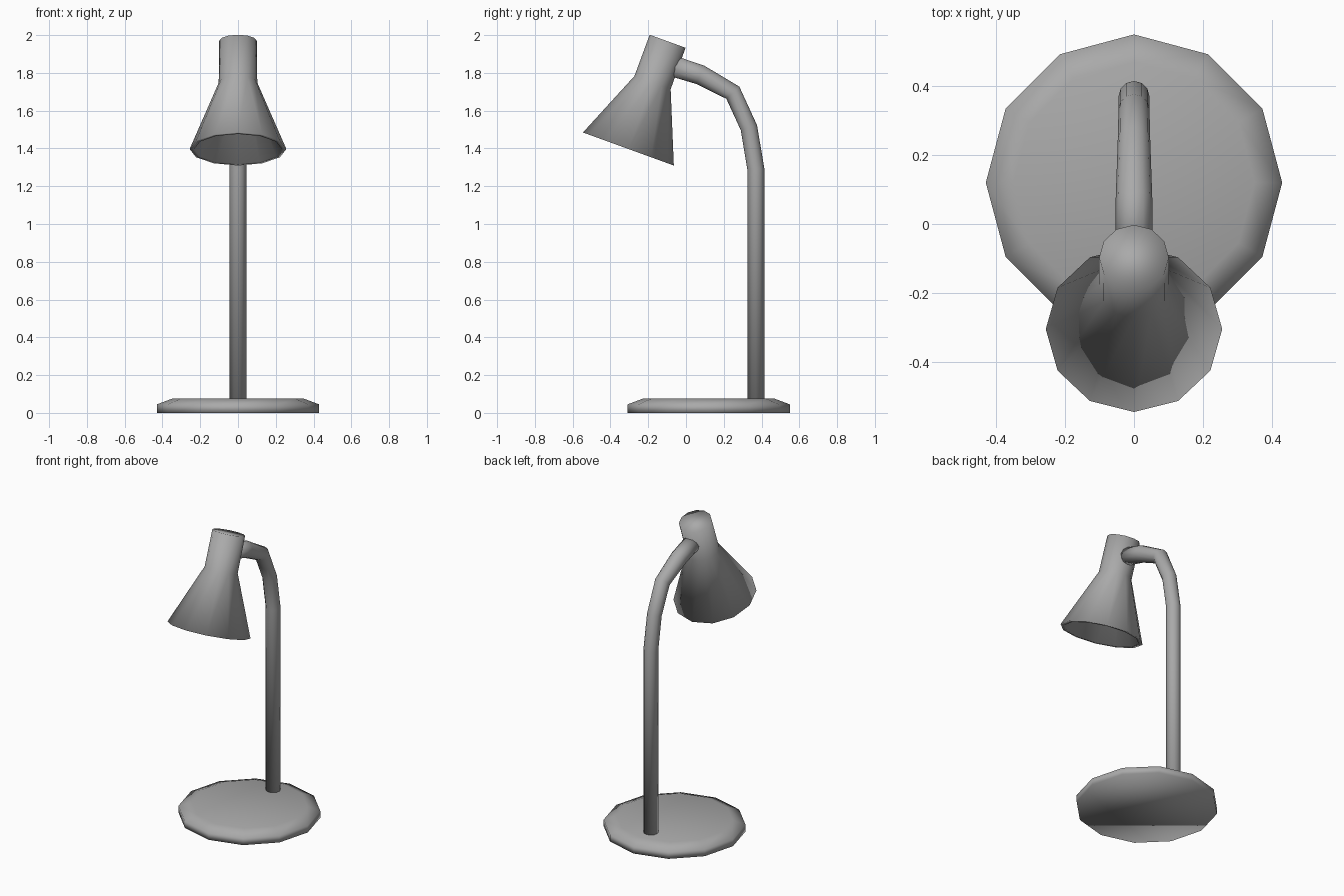
import bpy, bmesh, math
from mathutils import Vector

cube = bpy.data.objects.get("Cube")
if cube:
    bpy.data.objects.remove(cube)

SIDES = 12

grey = bpy.data.materials.new("grey_metal")
grey.use_nodes = True
COLOUR = (0.4, 0.4, 0.4, 1)
grey.diffuse_color = COLOUR
grey.node_tree.nodes["Principled BSDF"].inputs["Base Color"].default_value = COLOUR


def loft(name, rings):
    """Skin rings of (y, z, radius, axis) in the x = 0 plane and cap both ends."""
    bm = bmesh.new()
    loops = []
    for y, z, radius, axis in rings:
        across = Vector((0, axis.z, -axis.y))
        loop = []
        for i in range(SIDES):
            a = math.tau * i / SIDES
            offset = Vector((math.cos(a), 0, 0)) + across * math.sin(a)
            loop.append(bm.verts.new(Vector((0, y, z)) + offset * radius))
        loops.append(loop)
    for low, high in zip(loops, loops[1:]):
        for i in range(SIDES):
            j = (i + 1) % SIDES
            bm.faces.new((low[i], low[j], high[j], high[i]))
    bm.faces.new(loops[0])
    bm.faces.new(loops[-1])
    bmesh.ops.recalc_face_normals(bm, faces=bm.faces)
    mesh = bpy.data.meshes.new(name)
    bm.to_mesh(mesh)
    bm.free()
    mesh.materials.append(grey)
    mesh.shade_smooth()
    obj = bpy.data.objects.new(name, mesh)
    bpy.context.collection.objects.link(obj)
    return obj


# Round base with a sloped top rim
UP = Vector((0, 0, 1))
loft("base", [(0.12, z, r, UP) for z, r in ((0, 0.43), (0.045, 0.43), (0.075, 0.35))])

# Bent stem, slightly thicker towards the shade
path = [(0.37, 0.06, 0.045), (0.37, 1.29, 0.045), (0.333, 1.51, 0.045),
        (0.248, 1.695, 0.047), (0.075, 1.79, 0.053), (-0.06, 1.833, 0.055)]
points = [Vector((0, y, z)) for y, z, r in path]
rings = []
for i, (y, z, r) in enumerate(path):
    before = (points[i] - points[max(i - 1, 0)]).normalized()
    after = (points[min(i + 1, len(path) - 1)] - points[i]).normalized()
    rings.append((y, z, r, (before + after).normalized()))
loft("stem", rings)

# Hollow tilted shade: inner wall, mouth rim, outer cone, neck
TILT = math.radians(20)
axis = Vector((0, math.sin(TILT), math.cos(TILT)))
mouth = Vector((0, -0.305, 1.397))
profile = [(0.37, 0.085), (0, 0.232), (0, 0.256), (0.374, 0.102), (0.607, 0.101)]
rings = []
for along, radius in profile:
    centre = mouth + axis * along
    rings.append((centre.y, centre.z, radius, axis))
loft("shade", rings)
